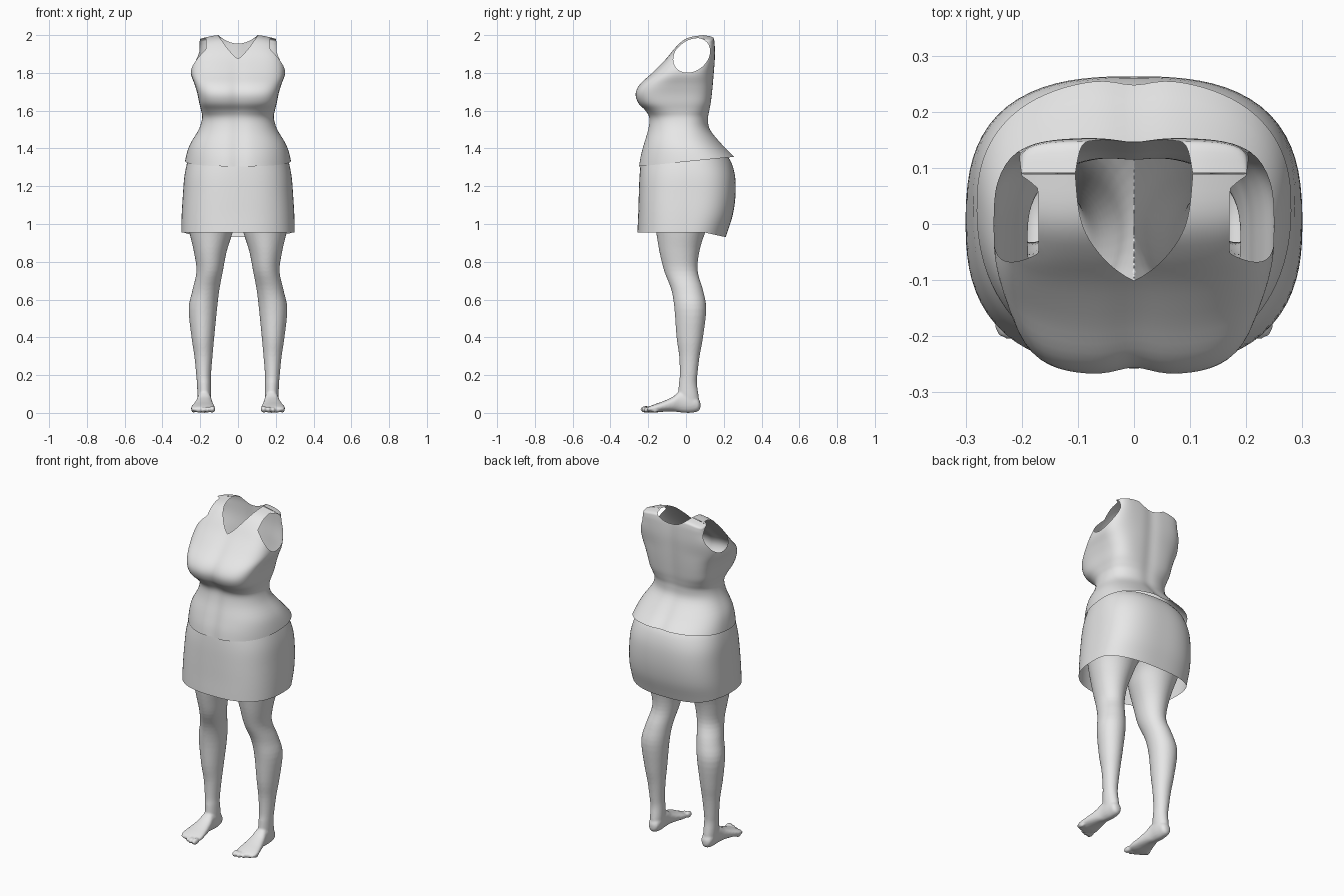
import bpy, bmesh
from math import sin, cos, pi, exp
from mathutils import Vector, Matrix

cube = bpy.data.objects.get("Cube")
if cube:
    bpy.data.objects.remove(cube, do_unlink=True)

grey = bpy.data.materials.new("pale_grey")
grey.use_nodes = True
grey.diffuse_color = (0.8, 0.8, 0.8, 1)
grey.node_tree.nodes["Principled BSDF"].inputs["Base Color"].default_value = (0.8, 0.8, 0.8, 1)


def smooth_rows(rows, steps):
    """Pass a smooth curve through the section rows."""
    out = []
    for i in range(len(rows) - 1):
        a, b, c, d = (rows[min(max(i + k, 0), len(rows) - 1)] for k in (-1, 0, 1, 2))
        for s in range(steps):
            t = s / steps
            out.append([q + t / 2 * (r - p + t * (2*p - 5*q + 4*r - w + t * (3*(q - r) + w - p)))
                        for p, q, r, w in zip(a, b, c, d)])
    return out + [list(rows[-1])]


def loft(bm, rows, place, sides=64, steps=4, caps=False):
    """Skin rounded sections given as (height, centre x, half width, low, high, squareness)."""
    rings = []
    for h, cx, hx, lo, hi, n in smooth_rows(rows, steps):
        mid = lo + (hi - lo) * 0.55
        ring = []
        for k in range(sides):
            c, s = cos(2 * pi * k / sides), sin(2 * pi * k / sides)
            r = (abs(c)**n + abs(s)**n) ** (-1 / n)
            v = mid + r * s * (hi - mid if s > 0 else mid - lo)
            ring.append(bm.verts.new(place(cx + r * c * hx, v, h)))
        rings.append(ring)
    for a, b in zip(rings, rings[1:]):
        for k in range(sides):
            j = (k + 1) % sides
            bm.faces.new((a[k], a[j], b[j], b[k]))
    if caps:
        bm.faces.new(rings[0][::-1])
        bm.faces.new(rings[-1])
        bmesh.ops.recalc_face_normals(bm, faces=bm.faces)


def trim(bm, f):
    """Cut away the surface where f is positive, leaving a clean edge."""
    cut = []
    for e in list(bm.edges):
        a, b = e.verts
        if (f(a.co) > 0) != (f(b.co) > 0):
            lo, hi = 0.0, 1.0
            for _ in range(12):
                m = (lo + hi) / 2
                if (f(a.co.lerp(b.co, m)) > 0) == (f(a.co) > 0):
                    lo = m
                else:
                    hi = m
            cut.append(bmesh.utils.edge_split(e, a, min(max(lo, 0.001), 0.999))[1])
    bmesh.ops.connect_verts(bm, verts=cut)
    gone = [p for p in bm.faces if f(p.calc_center_median()) > 0]
    bmesh.ops.delete(bm, geom=gone, context='FACES')


def finish(bm, name):
    mesh = bpy.data.meshes.new(name)
    bm.to_mesh(mesh)
    bm.free()
    mesh.materials.clear()
    mesh.materials.append(grey)
    for p in mesh.polygons:
        p.use_smooth = True
        p.material_index = 0
    ob = bpy.data.objects.new(name, mesh)
    bpy.context.collection.objects.link(ob)
    return ob


def upright(x, y, z):
    return Vector((x, y, z))


# Sleeveless top: open shell with neck, arm and hem openings
def top_place(x, y, z):
    y *= 1 - 0.045 * exp(-(x / 0.04)**2)
    slope = max(0, abs(x) - 0.1) * 10
    return Vector((x, y, z - 0.02 * slope**1.5 * min(max((z - 1.9) * 10, 0), 1)))


def neck(p):
    t = abs(p.x) / 0.105
    return p.z - (1.875 + 0.125 * t**1.3 if p.y < 0.09 else 1.955 + 0.045 * t**2)


def armhole(p):
    dz = p.z - 1.893
    oval = 1 - ((p.y - 0.03 - dz * 0.25) / 0.095)**2 - (dz / 0.092)**2
    return min(oval, (abs(p.x) - 0.17) * 20)


top_rows = [(1.27, 0, .29, -.257, .33, 2.3), (1.35, 0, .277, -.246, .264, 2.3),
            (1.42, 0, .255, -.228, .195, 2.3), (1.5, 0, .208, -.205, .13, 2.3),
            (1.56, 0, .19, -.198, .12, 2.5), (1.6, 0, .195, -.217, .125, 3),
            (1.64, 0, .205, -.254, .132, 3.6), (1.69, 0, .215, -.268, .138, 3.8),
            (1.74, 0, .23, -.245, .143, 3.6), (1.8, 0, .25, -.18, .148, 3.2),
            (1.87, 0, .238, -.11, .153, 3.8), (1.93, 0, .216, -.06, .153, 4.5),
            (1.97, 0, .206, -.018, .15, 5), (1.99, 0, .202, .025, .14, 5),
            (2.0, 0, .2, .089, .091, 4)]
bm = bmesh.new()
loft(bm, top_rows, top_place, sides=96)
trim(bm, lambda p: 1.33 + 0.1 * p.y - p.z)
trim(bm, neck)
trim(bm, armhole)
finish(bm, "sleeveless_top")

# Skirt: open tube, hem dipping a little at the back
skirt_rows = [(.9, 0, .297, -.258, .2, 2.6), (.96, 0, .3, -.257, .22, 2.6),
              (1.05, 0, .298, -.253, .248, 2.7), (1.15, 0, .292, -.25, .262, 2.7),
              (1.25, 0, .284, -.246, .26, 2.6), (1.33, 0, .268, -.238, .238, 2.4),
              (1.38, 0, .25, -.222, .2, 2.3)]
bm = bmesh.new()
loft(bm, skirt_rows, upright, sides=80)
trim(bm, lambda p: 0.955 - 0.025 * min(max((p.y - 0.1) * 9, 0), 1) - p.z)
finish(bm, "skirt")

# Leg with hip, foot and toes, fused into one skin
leg_rows = [(.03, .178, .03, -.03, .066, 2), (.08, .178, .036, -.042, .068, 2),
            (.15, .18, .037, -.038, .058, 2), (.2, .182, .039, -.033, .06, 2),
            (.3, .183, .048, -.036, .072, 2), (.4, .186, .06, -.05, .09, 2),
            (.55, .186, .075, -.061, .107, 2), (.65, .17, .071, -.077, .09, 2),
            (.75, .15, .07, -.115, .062, 2), (.85, .147, .086, -.14, .07, 2),
            (.95, .143, .113, -.157, .1, 2), (1.02, .14, .13, -.17, .14, 2),
            (1.1, .12, .153, -.2, .2, 2.1), (1.2, .1, .172, -.222, .228, 2.2),
            (1.35, .08, .17, -.21, .19, 2.2)]
foot_rows = [(-.076, .177, .012, .025, .055, 2), (-.062, .177, .03, .008, .08, 2),
             (-.02, .177, .036, 0, .11, 2.2), (.03, .178, .037, .003, .115, 2.2),
             (.07, .18, .045, .008, .085, 2.3), (.12, .183, .056, .006, .062, 2.3),
             (.165, .185, .064, .002, .046, 2.3), (.195, .184, .06, .004, .034, 2.2),
             (.205, .182, .045, .01, .026, 2)]
bm = bmesh.new()
loft(bm, leg_rows, upright, sides=40, caps=True)
foot = bmesh.new()
loft(foot, foot_rows, lambda x, v, t: Vector((x, -t, v)), sides=32, caps=True)
for i in range(5):
    r = 0.018 - 0.0015 * i
    at = Matrix.Translation((0.136 + 0.025 * i, -0.213 + 0.003 * i * i, r + 0.001))
    bmesh.ops.create_uvsphere(foot, u_segments=16, v_segments=10, radius=r,
                              matrix=at @ Matrix.Diagonal((0.9, 1.6, 1, 1)))
part = bpy.data.meshes.new("foot_part")
foot.to_mesh(part)
foot.free()
bm.from_mesh(part)
bpy.data.meshes.remove(part)
raw = finish(bm, "leg_base")
fuse = raw.modifiers.new("fuse", 'REMESH')
fuse.mode = 'VOXEL'
fuse.voxel_size = 0.006
relax = raw.modifiers.new("relax", 'SMOOTH')
relax.iterations = 3
bm = bmesh.new()
bm.from_object(raw, bpy.context.evaluated_depsgraph_get())
bpy.data.objects.remove(raw, do_unlink=True)
trim(bm, lambda p: p.z - 1.3)
trim(bm, lambda p: -p.x)
legs = finish(bm, "legs")
mirror = legs.modifiers.new("mirror", 'MIRROR')
mirror.use_clip = True
mirror.merge_threshold = 0.001
